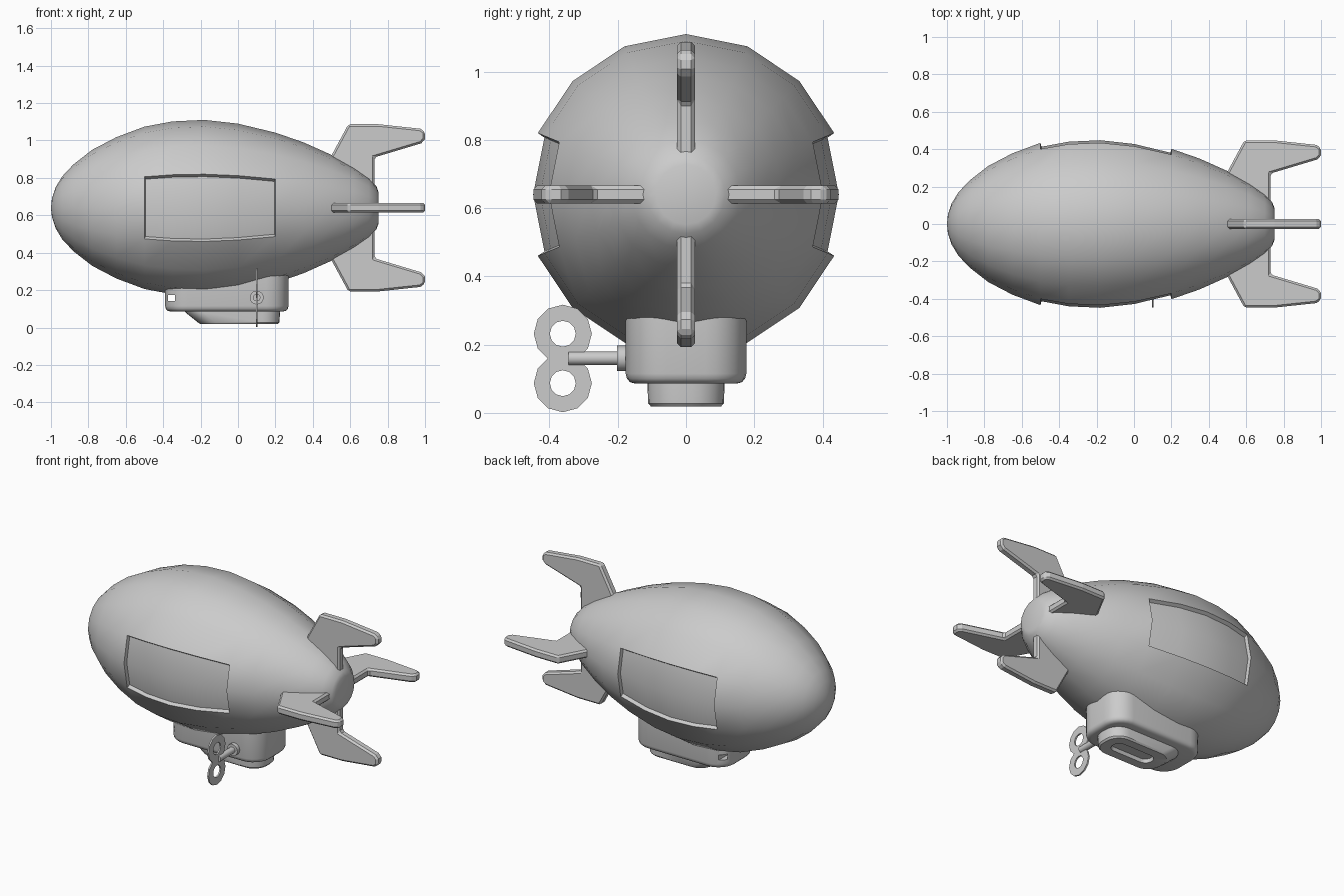
import bpy, bmesh
from math import sin, cos, pi, tan, radians
from mathutils import Matrix, Vector

if "Cube" in bpy.data.objects:
    bpy.data.objects.remove(bpy.data.objects["Cube"])

AXIS_Z = 0.64   # height of the hull's centre line


def finish(bm, name, angle=None):
    bmesh.ops.remove_doubles(bm, verts=bm.verts, dist=1e-5)
    bmesh.ops.recalc_face_normals(bm, faces=bm.faces)
    me = bpy.data.meshes.new(name)
    bm.to_mesh(me)
    bm.free()
    ob = bpy.data.objects.new(name, me)
    bpy.context.collection.objects.link(ob)
    if angle:
        bpy.ops.object.select_all(action='DESELECT')
        ob.select_set(True)
        bpy.context.view_layer.objects.active = ob
        bpy.ops.object.shade_smooth_by_angle(angle=radians(angle))
    return ob


def loft(bm, rings, caps=True):
    """Skin a list of closed point rings."""
    loops = [[bm.verts.new(p) for p in r] for r in rings]
    n = len(loops[0])
    for a, b in zip(loops, loops[1:]):
        for i in range(n):
            j = (i + 1) % n
            bm.faces.new((a[i], a[j], b[j], b[i]))
    if caps:
        bm.faces.new(loops[0])
        bm.faces.new(loops[-1])


def round_rect(x0, x1, w, r, z, seg=6):
    pts = []
    for k, (cx, cy) in enumerate(((x1 - r, w - r), (x0 + r, w - r),
                                  (x0 + r, r - w), (x1 - r, r - w))):
        for i in range(seg + 1):
            a = (k + i / seg) * pi / 2
            pts.append((cx + r * cos(a), cy + r * sin(a), z))
    return pts


# Hull: 16-sided revolved profile
profile = [(-1, .001), (-.995, .05), (-.975, .11), (-.94, .168), (-.88, .232),
           (-.78, .31), (-.65, .378), (-.5, .434), (-.35, .462), (-.18, .47),
           (0, .45), (.2, .402), (.35, .35), (.5, .283), (.62, .216),
           (.7, .16), (.74, .115), (.75, .088)]
bm = bmesh.new()
loft(bm, [[(x, r * sin(i * pi / 8), AXIS_Z + r * cos(i * pi / 8)) for i in range(16)]
          for x, r in profile])
bmesh.ops.recalc_face_normals(bm, faces=bm.faces)

# Sunken side panels
for side in (-1, 1):
    panel = []
    for f in bm.faces:
        c = f.calc_center_median()
        if -.5 < c.x < .2 and c.y * side > abs(c.z - AXIS_Z) / tan(pi / 8):
            panel.append(f)
    bmesh.ops.inset_region(bm, faces=panel, thickness=.005, use_even_offset=True)
    for v in {v for f in panel for v in f.verts}:
        d = Vector((0, v.co.y, v.co.z - AXIS_Z))
        v.co -= d.normalized() * .022
finish(bm, "hull", 35)

# Four tail fins
fin = [(.5, .2), (.5, .28), (.59, .447), (.75, .447), (.975, .423), (1, .405),
       (1, .367), (.98, .345), (.73, .27), (.73, .06), (.6, .06)]
for k, name in enumerate(("top_fin", "left_fin", "bottom_fin", "right_fin")):
    bm = bmesh.new()
    loft(bm, [[(x, y, z) for x, z in fin] for y in (-.026, .026)])
    bm.transform(Matrix.Translation((0, 0, AXIS_Z)) @ Matrix.Rotation(k * pi / 2, 4, 'X'))
    ob = finish(bm, name)
    bev = ob.modifiers.new("chamfer", 'BEVEL')
    bev.width = .011
    bev.segments = 1
    bev.limit_method = 'ANGLE'
    bev.angle_limit = radians(50)

# Gondola body with rounded lower edge
bm = bmesh.new()
loft(bm, [round_rect(-.39, .27, .177, .12, .31),
          round_rect(-.39, .27, .177, .12, .115),
          round_rect(-.386, .266, .173, .116, .1),
          round_rect(-.377, .257, .164, .107, .09),
          round_rect(-.362, .242, .149, .092, .086)])
gondola = finish(bm, "gondola", 35)

# Small hole through the gondola nose
bm = bmesh.new()
bmesh.ops.create_cube(bm, size=1, matrix=Matrix.Translation((-.356, 0, .158))
                      @ Matrix.Diagonal((.036, .5, .034, 1)))
cutter = finish(bm, "nose_hole_cutter")
cutter.hide_render = True
cutter.hide_set(True)
cut = gondola.modifiers.new("nose_hole", 'BOOLEAN')
cut.operation = 'DIFFERENCE'
cut.solver = 'EXACT'
cut.object = cutter

# Gondola keel with sloped nose and a slot underneath
bm = bmesh.new()
loft(bm, [round_rect(-.29, .225, .113, .095, .1),
          round_rect(-.28, .225, .113, .095, .08),
          round_rect(-.215, .221, .111, .093, .028),
          round_rect(-.2, .212, .102, .085, .018),
          round_rect(-.13, .155, .047, .045, .018),
          round_rect(-.125, .15, .042, .04, .04)])
finish(bm, "keel", 35)


# Wind-up key: collar, shaft and two ring handles
def rod(name, y0, y1, r, seg=16):
    bm = bmesh.new()
    loft(bm, [[(.1 + r * cos(2 * pi * i / seg), y, .16 + r * sin(2 * pi * i / seg))
               for i in range(seg)] for y in (y0, y1)])
    finish(bm, name, 35)


rod("key_shaft", -.345, -.15, .02)
rod("key_collar", -.202, -.15, .037)

for name, cz in (("key_upper_ring", .232), ("key_lower_ring", .087)):
    bm = bmesh.new()
    section = [(.085, -.005), (.085, .005), (.038, .005), (.038, -.005), (.085, -.005)]
    loft(bm, [[(.1 + dx, -.361 + r * sin(i * pi / 6), cz + r * cos(i * pi / 6))
               for i in range(12)] for r, dx in section], caps=False)
    finish(bm, name, 25)
